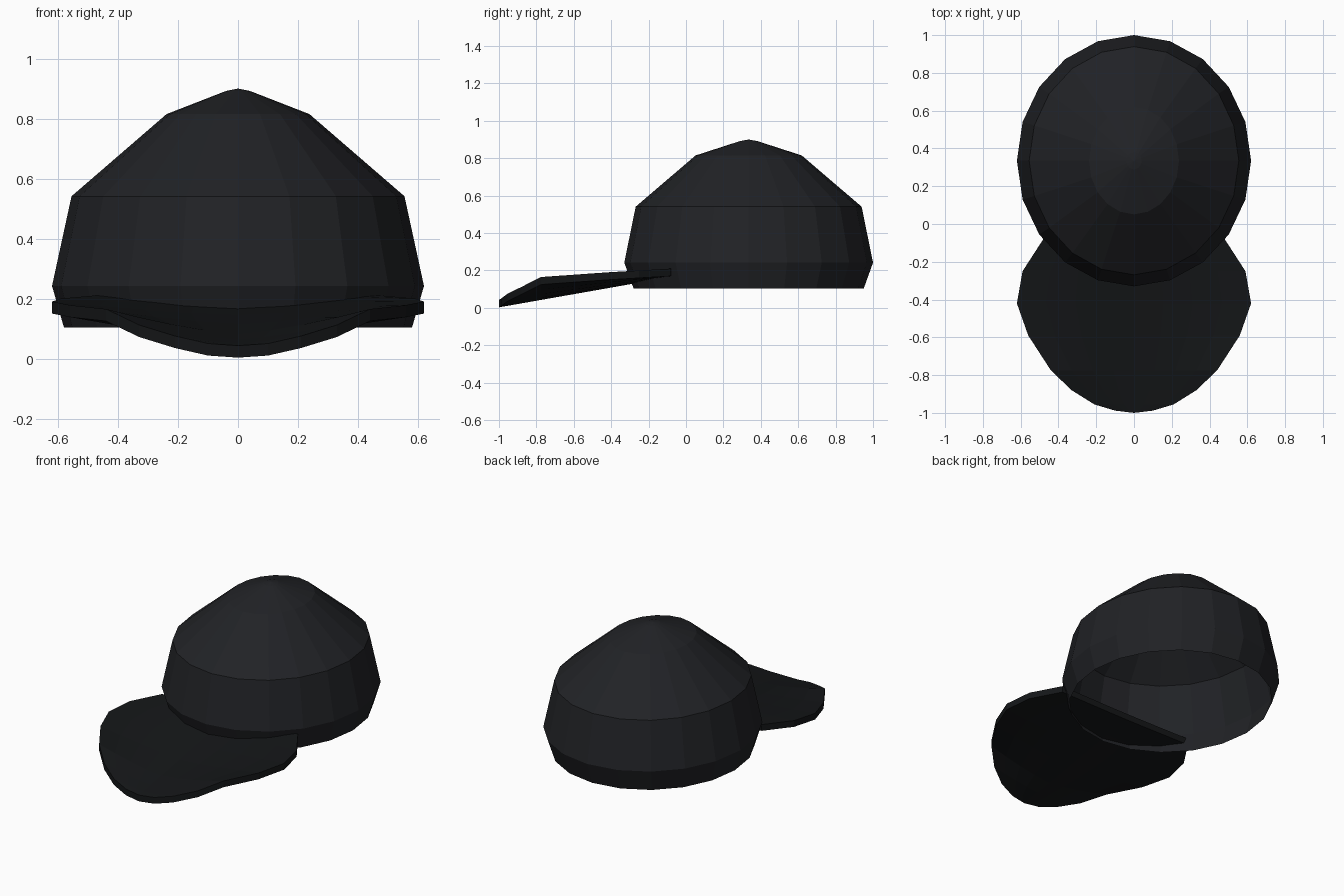
import bpy, bmesh, math

if "Cube" in bpy.data.objects:
    bpy.data.objects.remove(bpy.data.objects["Cube"])


def material(name, rgb):
    mat = bpy.data.materials.new(name)
    mat.diffuse_color = (*rgb, 1)
    mat.use_nodes = True
    mat.node_tree.nodes["Principled BSDF"].inputs["Base Color"].default_value = mat.diffuse_color
    return mat


def finish(bm, name, mat):
    bmesh.ops.remove_doubles(bm, verts=bm.verts, dist=0.0005)
    bmesh.ops.recalc_face_normals(bm, faces=bm.faces)
    mesh = bpy.data.meshes.new(name)
    bm.to_mesh(mesh)
    bm.free()
    mesh.materials.append(mat)
    obj = bpy.data.objects.new(name, mesh)
    bpy.context.collection.objects.link(obj)
    return obj


cloth = material("dark_cloth", (0.015, 0.016, 0.019))
brim_cloth = material("brim_cloth", (0.007, 0.008, 0.009))

# Crown: open-bottomed faceted dome, rings of (x radius, y radius, z)
SIDES, CY = 20, 0.335
RINGS = [(0.58, 0.615, 0.103), (0.62, 0.665, 0.242), (0.555, 0.604, 0.541),
         (0.238, 0.284, 0.815), (0.04, 0.046, 0.892)]
bm = bmesh.new()
loops = []
for rx, ry, z in RINGS:
    angles = [2 * math.pi * i / SIDES for i in range(SIDES)]
    loops.append([bm.verts.new((rx * math.cos(a), CY + ry * math.sin(a), z)) for a in angles])
for low, high in zip(loops, loops[1:]):
    for i in range(SIDES):
        j = (i + 1) % SIDES
        bm.faces.new((low[i], low[j], high[j], high[i]))
apex = bm.verts.new((0, CY, 0.9))
for i in range(SIDES):
    bm.faces.new((loops[-1][i], loops[-1][(i + 1) % SIDES], apex))
finish(bm, "crown", cloth)

# Brim: rows of (half width, y, z of top edge), dipping toward the centre line
ROWS = [(0.48, -0.08, 0.21), (0.59, -0.25, 0.2), (0.62, -0.42, 0.19),
        (0.56, -0.59, 0.178), (0.44, -0.775, 0.165), (0.33, -0.88, 0.112),
        (0.21, -0.955, 0.075), (0.1, -0.988, 0.05)]
COLS = [-1, -0.75, -0.5, -0.25, 0, 0.25, 0.5, 0.75, 1]
THICK = 0.04
bm = bmesh.new()
grid = []
for w, y, edge_z in ROWS:
    mid_z = 0.043 + 0.176 * (y + 1)
    grid.append([bm.verts.new((w * t, y, mid_z + (edge_z - mid_z) * abs(t) ** 1.4)) for t in COLS])
for a, b in zip(grid, grid[1:]):
    for i in range(len(COLS) - 1):
        bm.faces.new((a[i], b[i], b[i + 1], a[i + 1]))
tip = bm.verts.new((0, -1, 0.043))
for i in range(len(COLS) - 1):
    bm.faces.new((grid[-1][i], tip, grid[-1][i + 1]))

# Brim thickness: copy the sheet straight down and join the rims
top = bm.faces[:]
copy = bmesh.ops.extrude_face_region(bm, geom=top, use_keep_orig=True)
new_verts = [v for v in copy["geom"] if isinstance(v, bmesh.types.BMVert)]
bmesh.ops.translate(bm, verts=new_verts, vec=(0, 0, -THICK))
low = min(v.co.z for v in bm.verts)
for v in new_verts:
    v.co.z = max(v.co.z - low, 0.0) + low
finish(bm, "brim", brim_cloth)
